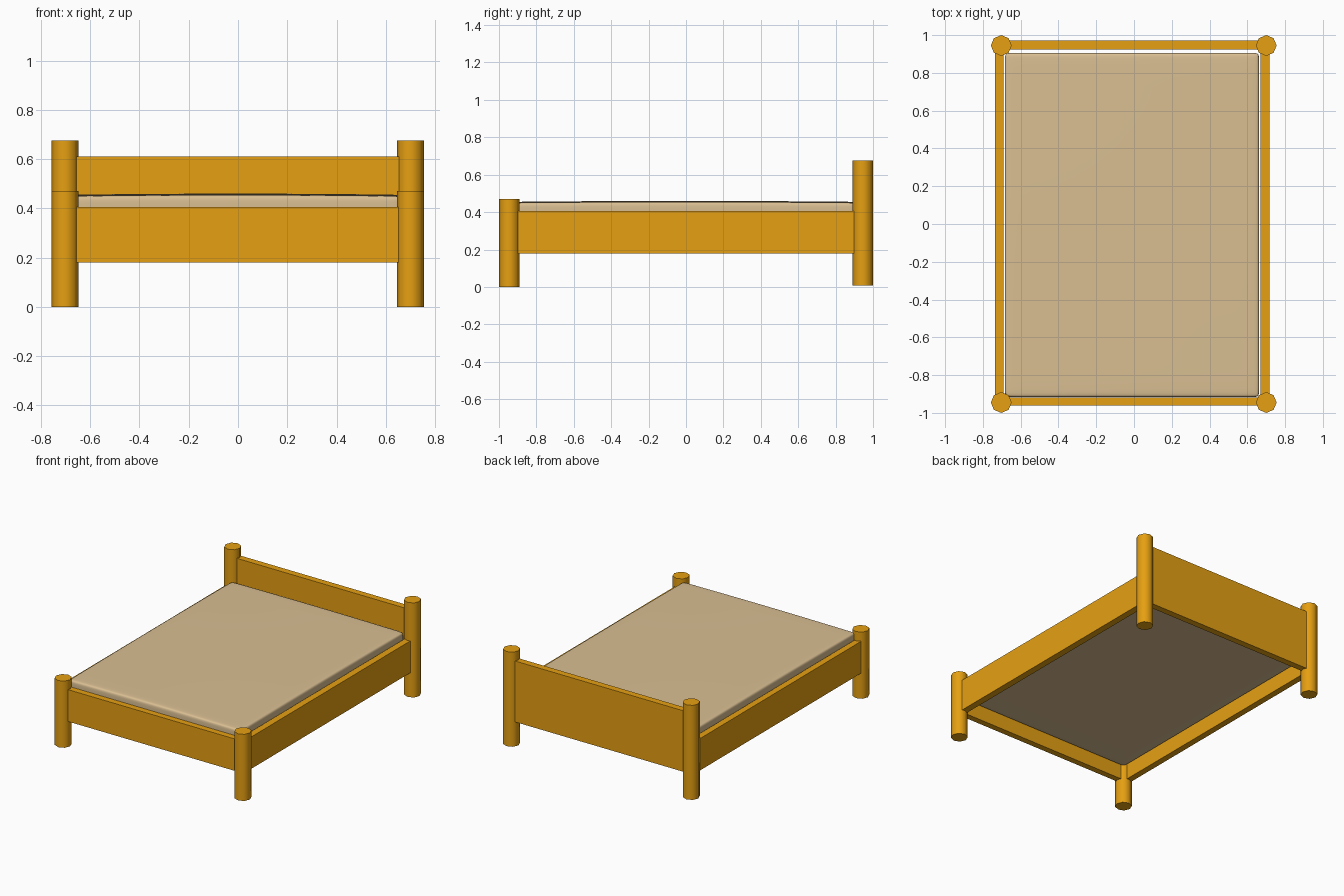
import bpy, bmesh
from mathutils import Vector, Matrix

if "Cube" in bpy.data.objects:
    bpy.data.objects.remove(bpy.data.objects["Cube"])


def material(name, rgb):
    m = bpy.data.materials.new(name)
    m.diffuse_color = (*rgb, 1)
    m.use_nodes = True
    m.node_tree.nodes["Principled BSDF"].inputs["Base Color"].default_value = m.diffuse_color
    return m


wood = material("orange_wood", (0.79, 0.35, 0.006))
cloth = material("tan_cloth", (0.70, 0.52, 0.29))


def finish(name, bm, mat):
    bmesh.ops.recalc_face_normals(bm, faces=bm.faces)
    me = bpy.data.meshes.new(name)
    bm.to_mesh(me)
    bm.free()
    me.materials.append(mat)
    ob = bpy.data.objects.new(name, me)
    bpy.context.collection.objects.link(ob)
    return ob


def smooth(ob, angle):
    bpy.ops.object.select_all(action='DESELECT')
    ob.select_set(True)
    bpy.context.view_layer.objects.active = ob
    bpy.ops.object.shade_smooth_by_angle(angle=angle)


def box_bm(lo, hi):
    lo, hi = Vector(lo), Vector(hi)
    bm = bmesh.new()
    bmesh.ops.create_cube(bm, size=1, matrix=Matrix.LocRotScale(
        (lo + hi) / 2, None, hi - lo))
    return bm


def post(name, x, y, z0, z1):
    bm = bmesh.new()
    bmesh.ops.create_cone(bm, cap_ends=True, segments=8, radius1=0.055,
                          radius2=0.055, depth=z1 - z0,
                          matrix=Matrix.Translation((x, y, (z0 + z1) / 2)))
    smooth(finish(name, bm, wood), 0.9)


# Octagonal posts, tall at the head
for side, x in (("left", -0.703), ("right", 0.70)):
    post("front_post_" + side, x, -0.945, 0.0, 0.47)
    post("back_post_" + side, x, 0.945, 0.008, 0.675)

# Boards running between the posts
for name, lo, hi in (
        ("footboard", (-0.69, -0.962, 0.18), (0.69, -0.918, 0.405)),
        ("headboard", (-0.69, 0.924, 0.18), (0.69, 0.971, 0.61)),
        ("side_rail_left", (-0.735, -0.93, 0.18), (-0.69, 0.93, 0.405)),
        ("side_rail_right", (0.669, -0.93, 0.18), (0.717, 0.93, 0.405))):
    finish(name, box_bm(lo, hi), wood)

# Mattress: soft box with support loops and a slight crown
lo, hi = Vector((-0.684, -0.917, 0.275)), Vector((0.663, 0.906, 0.452))
bm = box_bm(lo, hi)
mid = (lo + hi) / 2
for axis, inset in ((0, 0.04), (1, 0.04), (2, 0.03)):
    cuts = [lo[axis] + inset, hi[axis] - inset]
    if axis < 2:
        cuts.append(mid[axis])
    no = Vector([float(i == axis) for i in range(3)])
    for c in cuts:
        co = mid.copy()
        co[axis] = c
        bmesh.ops.bisect_plane(bm, geom=bm.verts[:] + bm.edges[:] + bm.faces[:],
                               plane_co=co, plane_no=no)
for v in bm.verts:
    if v.co.z > hi.z - 0.001:
        v.co.z += 0.006 * sum(abs(v.co[a] - mid[a]) < 0.01 for a in (0, 1))
mattress = finish("mattress", bm, cloth)
sub = mattress.modifiers.new("soft", 'SUBSURF')
sub.levels = sub.render_levels = 3
for p in mattress.data.polygons:
    p.use_smooth = True
